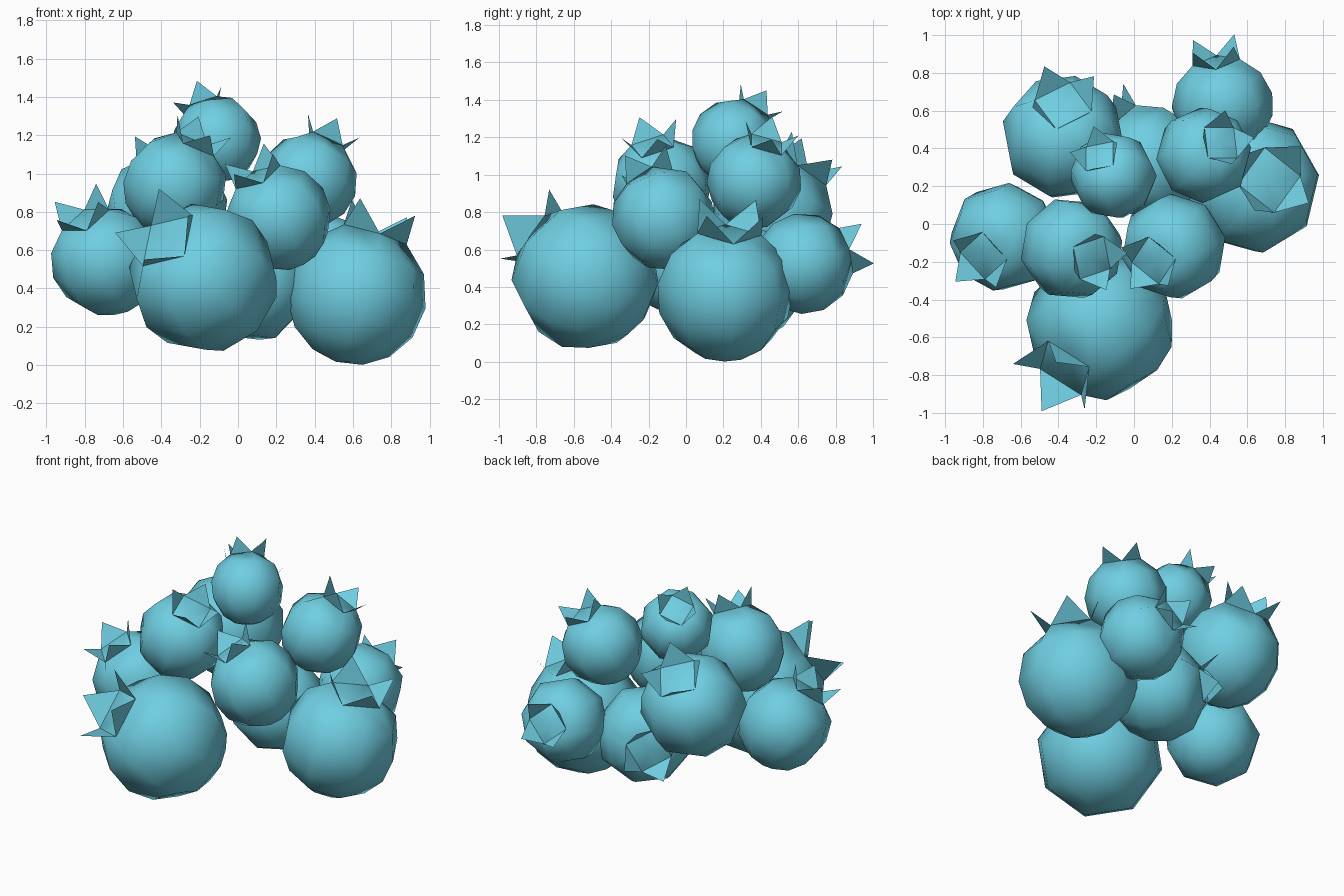
import bpy, bmesh, math
from mathutils import Vector, Matrix

if "Cube" in bpy.data.objects:
    bpy.data.objects.remove(bpy.data.objects["Cube"])

mat = bpy.data.materials.new("berry_blue")
mat.diffuse_color = (0.16, 0.62, 0.76, 1)
mat.use_nodes = True
mat.node_tree.nodes["Principled BSDF"].inputs["Base Color"].default_value = mat.diffuse_color

# name, centre, radius, crown direction, position of one crown tip
BERRIES = [
    ("front_berry", (-.18, -.54, .455), .395, (-.27, -.32, .28), (-.64, -.74, .69)),
    ("right_berry", (.62, .21, .37), .37, (.13, .03, .42), (.88, .41, .77)),
    ("left_berry", (-.69, -.07, .545), .29, (-.13, -.12, .26), (-.94, -.30, .85)),
    ("upper_left_berry", (-.33, -.13, .94), .275, (.13, -.06, .26), (-.12, -.35, 1.26)),
    ("middle_berry", (.21, -.12, .77), .28, (-.13, -.09, .26), (.21, -.33, 1.08)),
    ("top_berry", (-.11, .255, 1.18), .23, (-.09, .13, .20), (-.35, .36, 1.34)),
    ("upper_right_berry", (.37, .365, .965), .255, (.11, .08, .24), (.36, .46, 1.31)),
    ("back_left_berry", (-.375, .46, .79), .33, (0, .18, .26), (-.46, .83, 1.08)),
    ("back_right_berry", (.47, .63, .525), .27, (-.04, .26, .08), (.30, .95, .74)),
    ("inner_berry", (.07, .33, .425), .31, (-.6, .75, .05), (.05, .62, .75)),
]

SIDES = 8
POLAR = [math.radians(a) for a in (28, 56, 84, 110, 135, 158)]


def finish(bm, name, smooth, matrix):
    me = bpy.data.meshes.new(name)
    bm.normal_update()
    bm.to_mesh(me)
    bm.free()
    for p in me.polygons:
        p.use_smooth = smooth
    me.materials.append(mat)
    ob = bpy.data.objects.new(name, me)
    bpy.context.collection.objects.link(ob)
    ob.matrix_world = matrix


def berry(name, centre, r, axis, tip):
    # local frame: z along the crown, x towards one crown tip
    c = Vector(centre)
    z = Vector(axis).normalized()
    t = Vector(tip) - c
    x = (t - z * t.dot(z)).normalized()
    y = z.cross(x)
    m = Matrix.Translation(c) @ Matrix((x, y, z)).transposed().to_4x4() @ Matrix.Scale(r, 4)

    # eight-sided body with a square, slightly sunken top
    bm = bmesh.new()
    rings = []
    for k, a in enumerate(POLAR):
        ring = []
        for i in range(SIDES):
            th = i * math.tau / SIDES
            rad = math.sin(a)
            if k == 0 and i % 2 == 0:
                rad *= math.cos(math.pi / 4) * 1.03
            ring.append(bm.verts.new((rad * math.cos(th), rad * math.sin(th), math.cos(a))))
        rings.append(ring)
    pit = bm.verts.new((0, 0, .76))
    base = bm.verts.new((0, 0, -1))
    for i in range(SIDES):
        j = (i + 1) % SIDES
        bm.faces.new((pit, rings[0][i], rings[0][j]))
        bm.faces.new((base, rings[-1][j], rings[-1][i]))
        for a, b in zip(rings, rings[1:]):
            bm.faces.new((a[i], b[i], b[j], a[j]))
    finish(bm, name, True, m)

    # crown of four flared triangular petals
    bm = bmesh.new()
    s, h = math.sin(POLAR[0]), math.cos(POLAR[0])
    for i in range(4):
        th = i * math.pi / 2
        lo, hi = th - math.pi / 4, th + math.pi / 4
        bm.faces.new([bm.verts.new(p) for p in (
            (s * math.cos(lo), s * math.sin(lo), h),
            (s * math.cos(hi), s * math.sin(hi), h),
            (.58 * math.cos(th), .58 * math.sin(th), 1.28))])
    finish(bm, name + "_crown", False, m)


for b in BERRIES:
    berry(*b)
